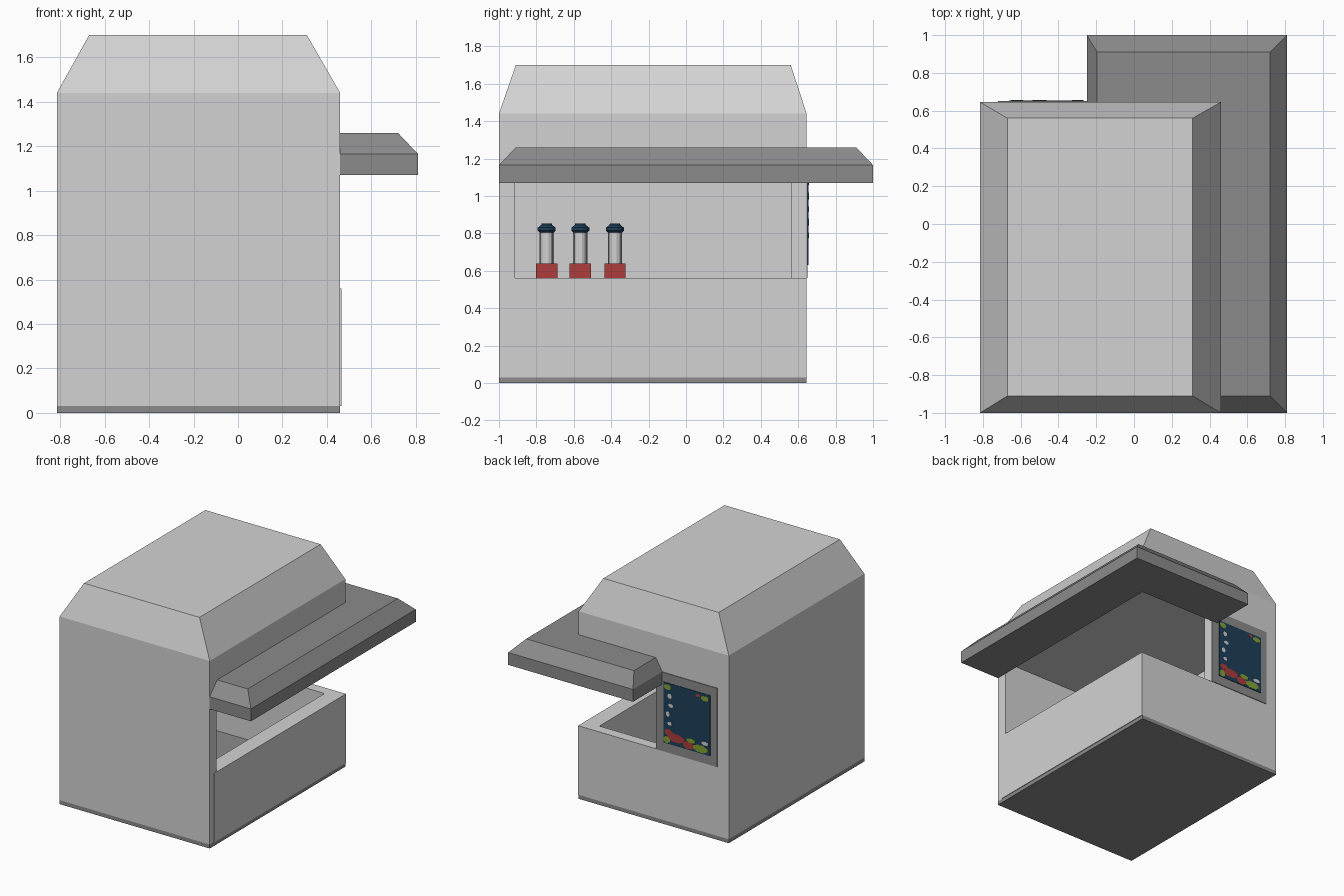
import bpy, bmesh, math

if "Cube" in bpy.data.objects:
    bpy.data.objects.remove(bpy.data.objects["Cube"])


def material(name, rgb):
    m = bpy.data.materials.new(name)
    m.diffuse_color = (*rgb, 1)
    m.use_nodes = True
    m.node_tree.nodes["Principled BSDF"].inputs["Base Color"].default_value = m.diffuse_color
    return m


LIGHT = material("light_grey", (0.65, 0.65, 0.65))
DARK = material("dark_grey", (0.26, 0.26, 0.26))
RED = material("red", (0.42, 0.045, 0.045))
BLUE = material("deep_blue", (0.013, 0.05, 0.1))
GREEN = material("leaf_green", (0.22, 0.36, 0.035))


def loft(name, levels, mat):
    """Stack outlines of equal length: levels = [(points, z), ...]."""
    bm = bmesh.new()
    rings = [[bm.verts.new((x, y, z)) for x, y in pts] for pts, z in levels]
    n = len(rings[0])
    bm.faces.new(rings[0][::-1])
    bm.faces.new(rings[-1])
    for a, b in zip(rings, rings[1:]):
        for i in range(n):
            j = (i + 1) % n
            bm.faces.new((a[i], a[j], b[j], b[i]))
    bmesh.ops.recalc_face_normals(bm, faces=bm.faces)
    me = bpy.data.meshes.new(name)
    bm.to_mesh(me)
    bm.free()
    me.materials.append(mat)
    ob = bpy.data.objects.new(name, me)
    bpy.context.collection.objects.link(ob)
    return ob


def rect(x0, x1, y0, y1):
    return [(x0, y0), (x1, y0), (x1, y1), (x0, y1)]


def box(name, x0, x1, y0, y1, z0, z1, mat):
    r = rect(x0, x1, y0, y1)
    return loft(name, [(r, z0), (r, z1)], mat)


def ngon(cx, cy, r, n=12):
    return [(cx + r * math.cos((i + .5) * math.tau / n),
             cy + r * math.sin((i + .5) * math.tau / n)) for i in range(n)]


# hollow body with hipped roof
outer = rect(-0.815, 0.46, -1, 0.645)
body = loft("kiosk_body", [(outer, 0.03), (outer, 1.44),
                           (rect(-0.67, 0.31, -0.91, 0.56), 1.70)], LIGHT)
cutters = [box("room_cutter", -0.735, 0.34, -0.915, 0.565, -0.1, 1.165, LIGHT),
           box("opening_cutter", -0.20, 0.7, -0.915, 0.9, 0.56, 1.165, LIGHT)]
for c in cutters:
    c.hide_render = True
    c.hide_viewport = True
    c.display_type = 'WIRE'
    mod = body.modifiers.new(c.name, 'BOOLEAN')
    mod.operation = 'DIFFERENCE'
    mod.solver = 'EXACT'
    mod.object = c

# floor slab and thin counter facing
box("floor_slab", -0.815, 0.46, -1, 0.645, 0, 0.03, DARK)
box("counter_facing", 0.46, 0.465, -0.95, 0.645, 0.03, 0.56, LIGHT)


# canopy wrapping around the open corner
def canopy_outline(dx, d):
    return [(-0.25 + dx, 0.645), (0.46, 0.645), (0.46, -1 + d),
            (0.81 - d, -1 + d), (0.81 - d, 1 - d), (-0.25 + dx, 1 - d)]


loft("canopy", [(canopy_outline(0, 0), 1.07), (canopy_outline(0, 0), 1.165),
                (canopy_outline(0.055, 0.09), 1.26)], DARK)

# inner shelf with three drink dispensers
SX = -0.6
box("shelf", -0.735, -0.47, -0.915, 0.05, 0.51, 0.555, LIGHT)
for i, y in enumerate((-0.745, -0.565, -0.38)):
    tag = f"dispenser_{i + 1}_"
    box(tag + "base", SX - .057, SX + .057, y - .057, y + .057, 0.555, 0.64, RED)
    loft(tag + "tank", [(ngon(SX, y, .033), .64), (ngon(SX, y, .033), .81)], LIGHT)
    for s in (-1, 1):
        box(tag + "rod", SX - .004, SX + .004, y + s * .035 - .003,
            y + s * .035 + .003, .64, .81, DARK)
    loft(tag + "cap", [(ngon(SX, y, .04), .805), (ngon(SX, y, .05), .815),
                       (ngon(SX, y, .05), .83), (ngon(SX, y, .03), .845),
                       (ngon(SX, y, .028), .853)], BLUE)

# picture panel on the back wall
box("picture_frame", -0.72, -0.20, 0.645, 0.65, 0.56, 1.165, DARK)
box("picture_ground", -0.663, -0.266, 0.65, 0.654, 0.63, 1.095, BLUE)

# painted patches: colour, x centre, z centre, half width, half height
patches = [(RED, -0.37, 0.69, .075, .035), (RED, -0.48, 0.665, .05, .03),
           (RED, -0.31, 0.72, .035, .025), (GREEN, -0.58, 0.665, .065, .03),
           (GREEN, -0.295, 0.66, .028, .028), (GREEN, -0.50, 0.705, .04, .018),
           (LIGHT, -0.62, 0.715, .03, .015), (GREEN, -0.30, 1.065, .03, .022),
           (GREEN, -0.62, 1.06, .035, .02), (LIGHT, -0.32, 1.0, .018, .02),
           (LIGHT, -0.33, 0.93, .022, .015), (LIGHT, -0.305, 0.86, .018, .02),
           (LIGHT, -0.32, 0.79, .02, .015), (RED, -0.56, 1.07, .02, .012)]
for k, (mat, x, z, w, h) in enumerate(patches):
    ob = loft(f"picture_patch_{k + 1}", [(ngon(0, 0, 1, 8), 0), (ngon(0, 0, 1, 8), .001)], mat)
    ob.scale = (w, h, 1)
    ob.rotation_euler = (-math.pi / 2, 0, 0)
    ob.location = (x, 0.6535 + 0.0002 * k, z)
